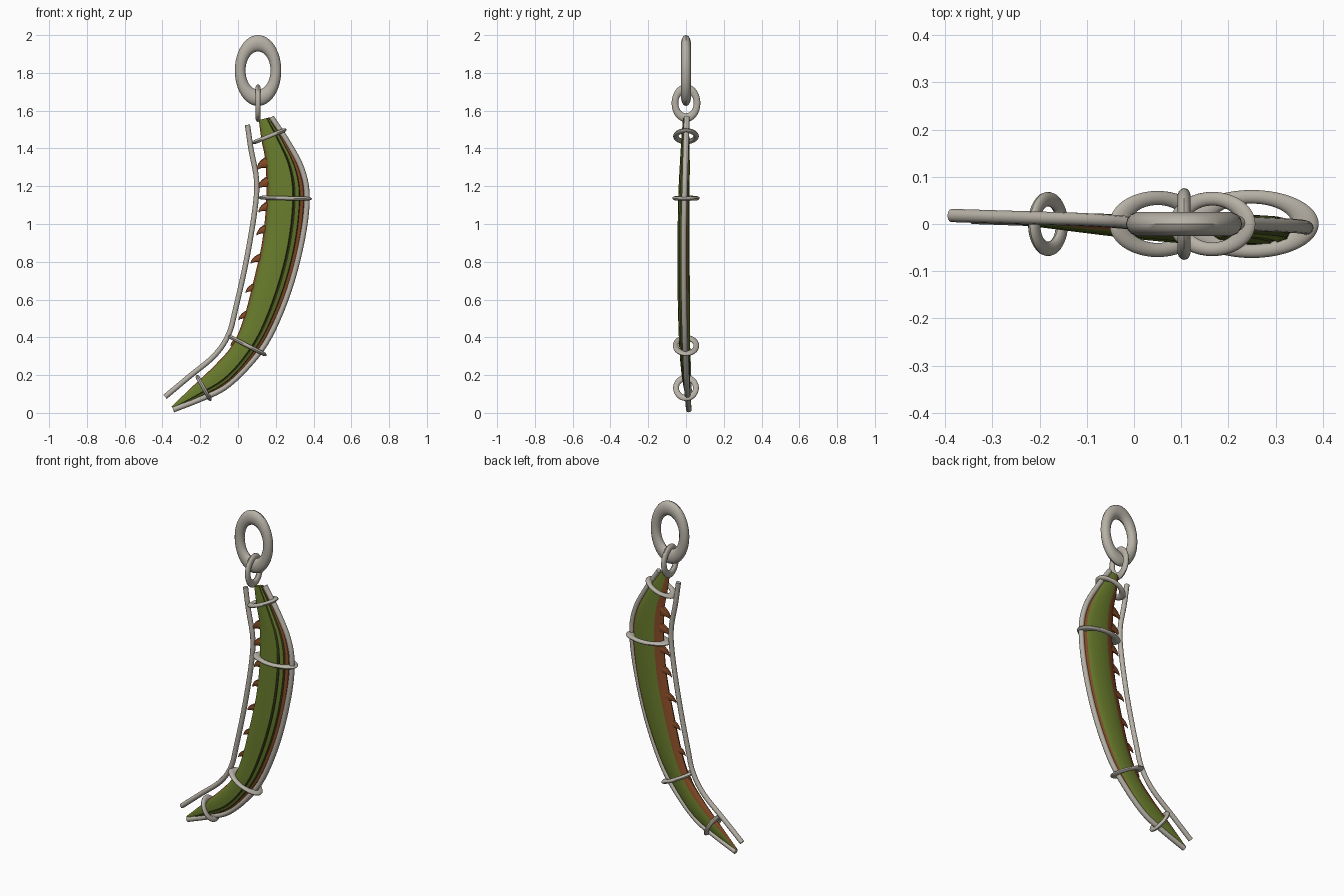
import bpy, bmesh
from math import sin, cos, pi
from mathutils import Vector, Matrix

if "Cube" in bpy.data.objects:
    bpy.data.objects.remove(bpy.data.objects["Cube"])


def material(name, rgb):
    m = bpy.data.materials.new(name)
    m.diffuse_color = (*rgb, 1)
    m.use_nodes = True
    m.node_tree.nodes["Principled BSDF"].inputs["Base Color"].default_value = m.diffuse_color
    return m


GREEN = material("green", (0.14, 0.2, 0.025))
DARK = material("dark_green", (0.05, 0.065, 0.012))
BROWN = material("brown", (0.24, 0.07, 0.02))
METAL = material("metal", (0.47, 0.44, 0.38))


def smooth(o, angle=0.6):
    bpy.ops.object.select_all(action='DESELECT')
    o.select_set(True)
    bpy.context.view_layer.objects.active = o
    bpy.ops.object.shade_smooth_by_angle(angle=angle)


def spline(pts, steps):
    """Catmull-Rom through points of any dimension."""
    p = [Vector(q) for q in pts]
    p = [2 * p[0] - p[1]] + p + [2 * p[-1] - p[-2]]
    out = []
    for i in range(1, len(p) - 2):
        a, b, c, d = p[i - 1:i + 3]
        for s in range(steps):
            t = s / steps
            out.append(0.5 * (2 * b + (c - a) * t + (2 * a - 5 * b + 4 * c - d) * t * t
                              + (3 * b - a - 3 * c + d) * t ** 3))
    return out + [p[-2]]


def loft(name, rings, mats, slot=lambda k: 0, angle=0.6):
    bm = bmesh.new()
    rows = [[bm.verts.new(v) for v in r] for r in rings]
    n = len(rows[0])
    for r0, r1 in zip(rows, rows[1:]):
        for k in range(n):
            f = bm.faces.new((r0[k], r0[(k + 1) % n], r1[(k + 1) % n], r1[k]))
            f.material_index = slot(k)
    bm.faces.new(rows[0])
    bm.faces.new(rows[-1])
    bmesh.ops.recalc_face_normals(bm, faces=bm.faces)
    me = bpy.data.meshes.new(name)
    bm.to_mesh(me)
    bm.free()
    for m in mats:
        me.materials.append(m)
    o = bpy.data.objects.new(name, me)
    bpy.context.collection.objects.link(o)
    smooth(o, angle)
    return o


def ring(name, p0, p1, half_b, thick, m, side=(0, 1, 0)):
    """Oval ring whose long axis runs p0-p1 in the xz plane."""
    p0, p1 = Vector((p0[0], 0, p0[1])), Vector((p1[0], 0, p1[1]))
    a, b = (p1 - p0) / 2, Vector(side)
    n = a.cross(b).normalized()
    bpy.ops.mesh.primitive_torus_add(major_segments=48, minor_segments=14,
                                     major_radius=1, minor_radius=m)
    o = bpy.context.object
    o.name = name
    M = Matrix((a / (1 + m), b * half_b / (1 + m), n * thick / m)).transposed().to_4x4()
    M.translation = (p0 + p1) / 2
    o.data.transform(M)
    if M.determinant() < 0:
        o.data.flip_normals()
    o.data.materials.append(METAL)
    smooth(o)


def rod(name, pts, r):
    path = spline(pts, 5)
    rings = []
    for i, p in enumerate(path):
        t = (path[min(i + 1, len(path) - 1)] - path[max(i - 1, 0)]).normalized()
        y = Vector((0, 1, 0))
        s = t.cross(y).normalized()
        y = s.cross(t)
        rings.append([p + r * (cos(k * pi / 6) * s + sin(k * pi / 6) * y) for k in range(12)])
    loft(name, rings, [METAL])


# Blade: stations of left x,z, right x,z, y centre, front and back thickness
stations = [
    (0.11, 1.55, 0.17, 1.565, 0, .016, .012), (0.125, 1.44, 0.25, 1.445, 0, .025, .018),
    (0.145, 1.33, 0.328, 1.29, 0, .033, .02), (0.15, 1.14, 0.355, 1.14, -.003, .038, .022),
    (0.13, 0.92, 0.33, 0.9, -.005, .04, .024), (0.085, 0.71, 0.268, 0.66, -.005, .04, .025),
    (0.03, 0.5, 0.17, 0.43, -.002, .038, .022), (-0.03, 0.36, 0.07, 0.28, 0, .033, .02),
    (-0.12, 0.255, -0.05, 0.152, .004, .025, .018), (-0.22, 0.16, -0.19, 0.08, .01, .016, .012),
    (-0.352, 0.034, -0.34, 0.024, .015, .004, .004)]
section = [(0, 0), (.05, -.45), (.15, -.8), (.45, -1), (.68, -1), (.71, -.72), (.745, -.95),
           (.85, -.75), (.87, -.45), (.96, -.3), (1, 0), (.92, .5), (.75, .85), (.5, 1),
           (.25, .85), (.06, .4)]
sides = spline(stations, 5)
blade = []
for s in sides:
    lx, lz, rx, rz, y, tf, tb = s
    blade.append([(lx + (rx - lx) * u, y + v * (tf if v < 0 else tb), lz + (rz - lz) * u)
                  for u, v in section])
slots = {0: 1, 4: 2, 5: 2, 7: 2, 8: 1, 9: 1, 10: 1, 14: 1, 15: 1}
loft("blade", blade, [GREEN, BROWN, DARK], lambda k: slots.get(k, 0))

# Thorns along the inner edge, hooked downwards: tip x, tip z, size
thorns = [(.10, 1.285, .034), (.105, 1.185, .032), (.108, 1.06, .028), (.098, .94, .027),
          (.066, .79, .026), (.04, .635, .024), (.003, .492, .022), (-.04, .355, .02)]
for i, (tx, tz, r) in enumerate(thorns):
    near = min(sides, key=lambda s: abs(s[1] - tz - r))
    base = Vector((near[0] + .016, near[4], tz + 1.2 * r))
    tip = Vector((tx, near[4], tz))
    mid = Vector((tx + .014, near[4], tz + r))
    rings = []
    for j in range(6):
        t = j / 5
        c = base * (1 - t) ** 2 + mid * 2 * t * (1 - t) + tip * t * t
        d = ((mid - base) * (1 - t) + (tip - mid) * t).normalized()
        side = d.cross(Vector((0, 1, 0)))
        w = r * (1 - t) + .001
        rings.append([c + side * w * cos(k * pi / 5) + Vector((0, .5 * w * sin(k * pi / 5), 0))
                      for k in range(10)])
    loft("thorn_%d" % (i + 1), rings, [BROWN])

# Rods framing both edges
rod("inner_rod", [(.05, 0, 1.525), (.07, 0, 1.39), (.098, 0, 1.235), (.09, 0, 1.08),
                  (.045, 0, .81), (-.013, .003, .55), (-.05, .006, .415), (-.124, .01, .304),
                  (-.257, .014, .193), (-.386, .018, .085)], .014)
rod("outer_rod", [(.176, .004, 1.565), (.265, 0, 1.43), (.338, -.004, 1.29), (.365, -.008, 1.14),
                  (.34, -.012, .92), (.27, -.011, .65), (.167, -.006, .405), (.06, 0, .257),
                  (-.07, .005, .135), (-.2, .01, .073), (-.343, .015, .017)], .015)

# Binding rings around blade and rods
ring("binding_top", (.075, 1.428), (.257, 1.502), .068, .011, .27)
ring("binding_upper", (.108, 1.14), (.391, 1.133), .072, .011, .25)
ring("binding_lower", (-.052, .408), (.152, .304), .07, .011, .27)
ring("binding_tip", (-.22, .2), (-.144, .064), .068, .011, .29)

# Hanging link and top ring
ring("hanging_link", (.106, 1.54), (.106, 1.74), .076, .014, .3)
ring("top_ring", (.106, 1.625), (.106, 2.0), .123, .026, .3, side=(1, 0, 0))
